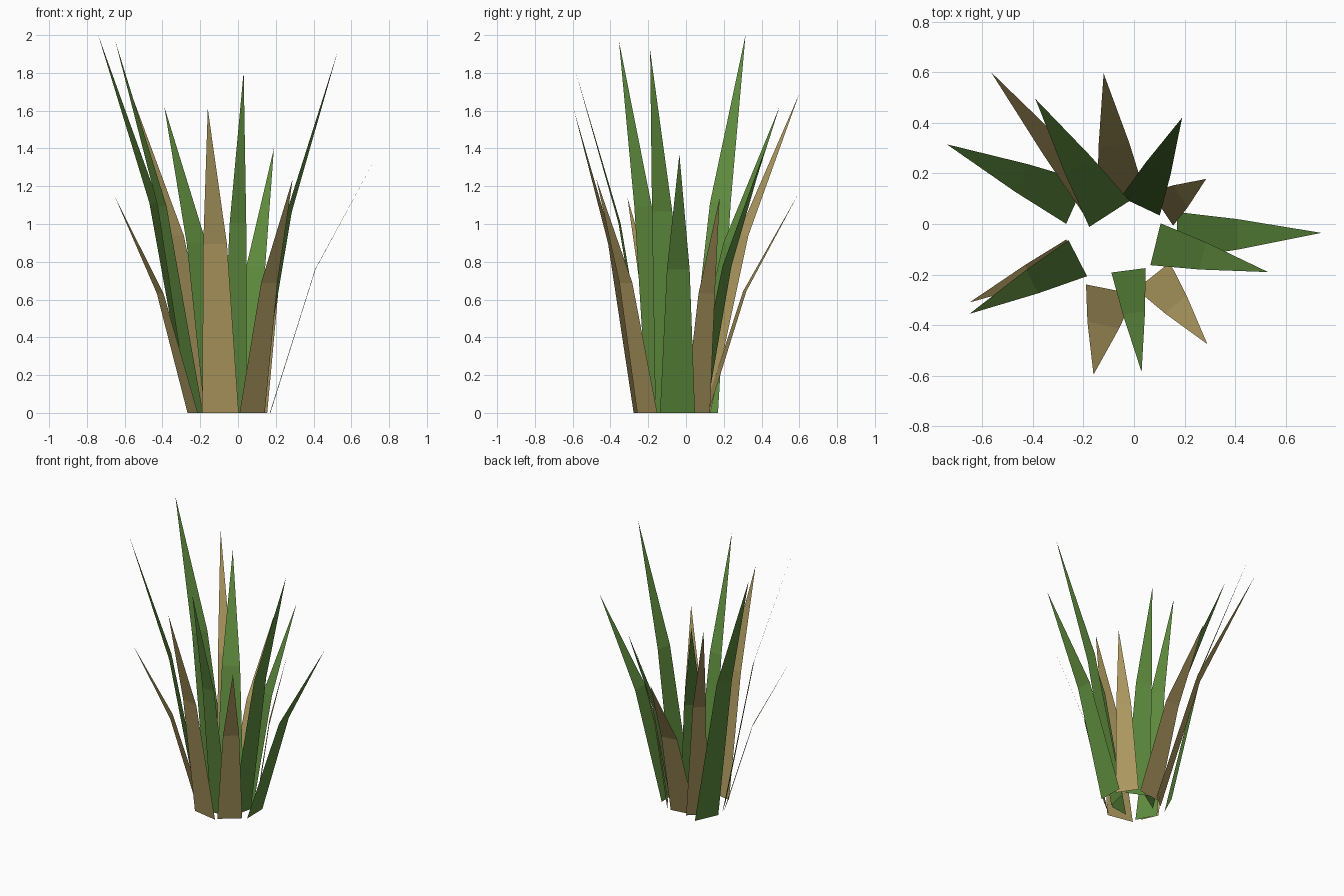
import bpy
from mathutils import Vector

if "Cube" in bpy.data.objects:
    bpy.data.objects.remove(bpy.data.objects["Cube"])


def material(name, rgb):
    m = bpy.data.materials.new(name)
    m.diffuse_color = (*rgb, 1.0)
    m.use_nodes = True
    m.node_tree.nodes["Principled BSDF"].inputs["Base Color"].default_value = m.diffuse_color
    return m


GREEN = material("leaf_green", (0.114, 0.262, 0.048))
TAN = material("dry_tan", (0.413, 0.314, 0.114))

# Where the bend sits along each blade, and how wide it is there
BEND_OUT, BEND_UP, BEND_WIDTH = 0.42, 0.555, 0.65


def blade(name, base, tip, height, width, mat):
    """Thin bent leaf: a tapering lower quad and a pointed upper triangle."""
    b, t = Vector((*base, 0)), Vector((*tip, 0))
    lean = t - b
    side = Vector((-lean.y, lean.x, 0)).normalized() * width / 2
    mid = b + lean * BEND_OUT + Vector((0, 0, height * BEND_UP))
    top = t + Vector((0, 0, height))
    verts = [b - side, b + side, mid + side * BEND_WIDTH, mid - side * BEND_WIDTH, top]
    mesh = bpy.data.meshes.new(name)
    mesh.from_pydata([tuple(v) for v in verts], [], [(0, 1, 2, 3), (3, 2, 4)])
    mesh.materials.append(mat)
    mesh.update()
    bpy.context.collection.objects.link(bpy.data.objects.new(name, mesh))


# Green leaves: base centre, tip, height, base width
green_leaves = [
    ((0.17, -0.045), (0.74, -0.035), 1.37, 0.185),
    ((0.085, -0.08), (0.53, -0.19), 1.92, 0.17),
    ((-0.022, -0.183), (0.03, -0.585), 1.81, 0.136),
    ((-0.222, -0.135), (-0.65, -0.355), 1.97, 0.16),
    ((-0.23, 0.085), (-0.74, 0.315), 2.0, 0.185),
    ((-0.097, 0.04), (-0.39, 0.495), 1.62, 0.19),
    ((0.025, 0.07), (0.19, 0.42), 1.40, 0.17),
]

# Dry leaves
dry_leaves = [
    ((0.075, -0.205), (0.29, -0.475), 1.24, 0.17),
    ((-0.093, -0.258), (-0.16, -0.595), 1.61, 0.197),
    ((-0.24, -0.12), (-0.65, -0.31), 1.14, 0.13),
    ((-0.146, 0.085), (-0.565, 0.60), 1.69, 0.14),
    ((-0.05, 0.105), (-0.12, 0.595), 1.16, 0.19),
    ((0.11, 0.06), (0.285, 0.178), 1.14, 0.16),
]

for i, leaf in enumerate(green_leaves, 1):
    blade(f"green_leaf_{i}", *leaf, GREEN)
for i, leaf in enumerate(dry_leaves, 1):
    blade(f"dry_leaf_{i}", *leaf, TAN)
